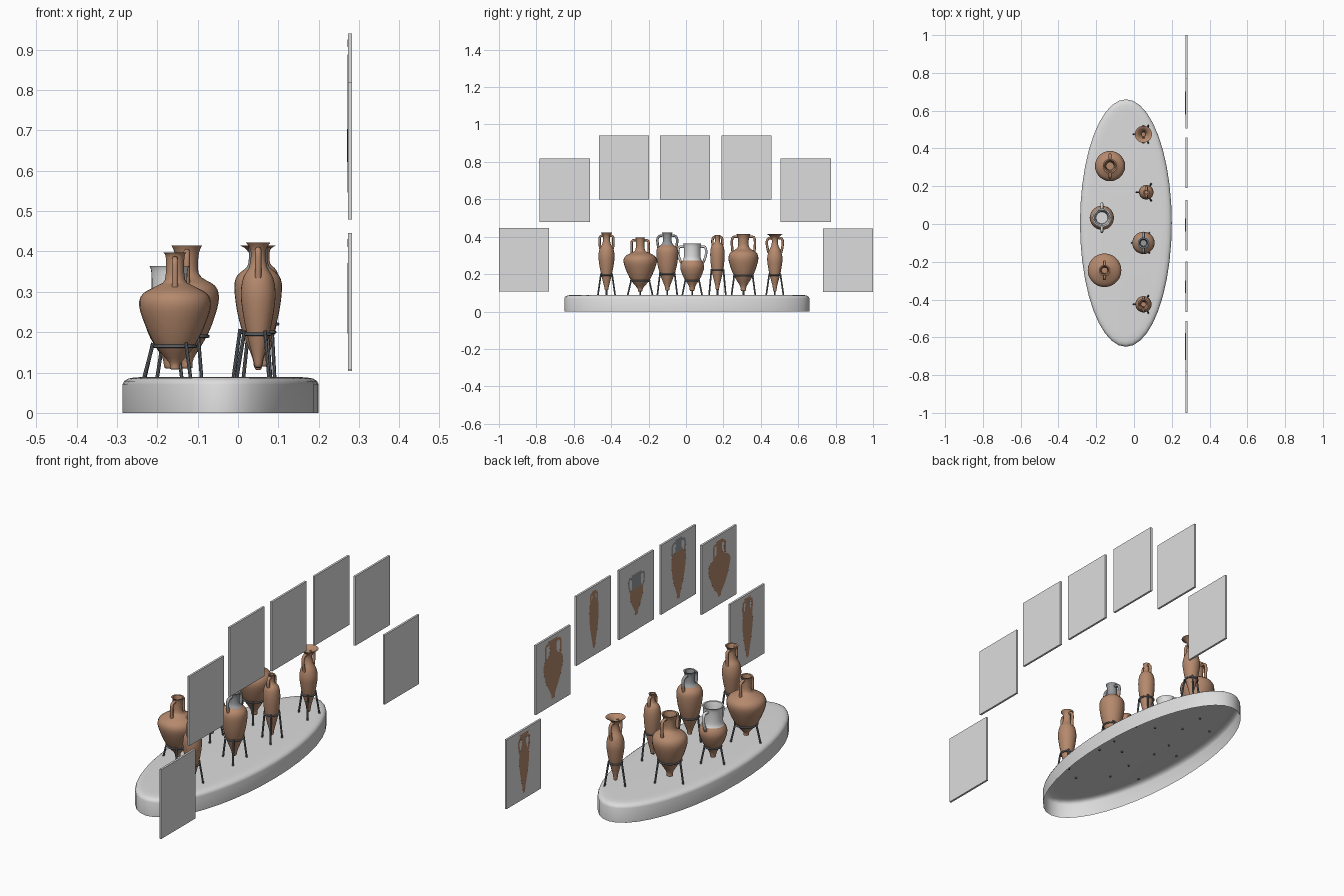
import bpy, bmesh, math
from mathutils import Vector

if "Cube" in bpy.data.objects:
    bpy.data.objects.remove(bpy.data.objects["Cube"])


def material(name, *rgb):
    m = bpy.data.materials.new(name)
    m.diffuse_color = (*rgb, 1)
    m.use_nodes = True
    m.node_tree.nodes["Principled BSDF"].inputs["Base Color"].default_value = m.diffuse_color
    return m


STONE = material("pale_stone", .72, .72, .72)
CLAY = material("terracotta", .46, .25, .152)
GREY = material("mid_grey", .31, .32, .33)
METAL = material("dark_metal", .14, .15, .165)


def finish(bm, name, mats, angle=40):
    bmesh.ops.recalc_face_normals(bm, faces=bm.faces)
    me = bpy.data.meshes.new(name)
    bm.to_mesh(me)
    bm.free()
    ob = bpy.data.objects.new(name, me)
    for m in mats:
        me.materials.append(m)
    bpy.context.collection.objects.link(ob)
    bpy.ops.object.select_all(action='DESELECT')
    bpy.context.view_layer.objects.active = ob
    ob.select_set(True)
    bpy.ops.object.shade_smooth_by_angle(angle=math.radians(angle))
    return ob


def spline(pts, n=3):
    """Smooth curve through 2D points."""
    p = [Vector(q) for q in pts]
    p = [p[0]] + p + [p[-1]]
    out = []
    for i in range(1, len(p) - 2):
        a, b, c, d = p[i - 1:i + 3]
        for k in range(n):
            t = k / n
            out.append(.5 * (2 * b + (c - a) * t + (2 * a - 5 * b + 4 * c - d) * t * t
                             + (3 * b - a - 3 * c + d) * t ** 3))
    return out + [p[-1]]


def bridge(bm, rings):
    for a, b in zip(rings, rings[1:]):
        n = len(a)
        for i in range(n):
            bm.faces.new((a[i], a[(i + 1) % n], b[(i + 1) % n], b[i]))


def lathe(bm, pts, seg=28):
    rings = [[bm.verts.new((max(r, .001) * math.cos(2 * math.pi * i / seg),
                            max(r, .001) * math.sin(2 * math.pi * i / seg), z))
              for i in range(seg)] for r, z in pts]
    bridge(bm, rings)
    bm.faces.new(rings[0])
    bm.faces.new(rings[-1])


def handle(bm, pts, side, rad=.0065, seg=8):
    path = spline(pts, 4)
    rings = []
    for i, p in enumerate(path):
        t = (path[min(i + 1, len(path) - 1)] - path[max(i - 1, 0)]).normalized()
        ring = []
        for k in range(seg):
            a = 2 * math.pi * k / seg
            q = p + Vector((-t.y, t.x)) * rad * math.cos(a)
            ring.append(bm.verts.new((rad * 1.2 * math.sin(a), side * q.x, q.y)))
        rings.append(ring)
    bridge(bm, rings)
    bm.faces.new(rings[0])
    bm.faces.new(rings[-1])


def amphora(name, outer, grip, split, top_mat):
    """Turned jar with two handles; faces above the split take the second colour."""
    rim, top = outer[-1]
    neck = min(r for r, z in outer if z > top - .06)
    inner = [(rim - .007, top - .001), (neck * .75, top - .03), (neck * .7, top - .06)]
    bm = bmesh.new()
    lathe(bm, spline(outer) + inner)
    for side in (1, -1):
        handle(bm, grip, side)
    for f in bm.faces:
        f.material_index = int(f.calc_center_median().z > split)
    return finish(bm, name, [CLAY, top_mat], 55)


def rod(bm, a, b, r, seg=8):
    d = b - a
    m = d.to_track_quat('Z', 'Y').to_matrix().to_4x4()
    m.translation = (a + b) / 2
    bmesh.ops.create_cone(bm, cap_ends=True, segments=seg, radius1=r, radius2=r,
                          depth=d.length, matrix=m)


def stand(name, x, y, z, ring, foot):
    """Metal ring on three splayed legs."""
    bpy.ops.mesh.primitive_torus_add(location=(x, y, z), major_radius=ring, minor_radius=.004,
                                     major_segments=28, minor_segments=8)
    ob = bpy.context.object
    ob.name = name + "_ring"
    ob.data.materials.append(METAL)
    bpy.ops.object.shade_smooth()
    bm = bmesh.new()
    for deg in (60, 180, 300):
        d = Vector((math.cos(math.radians(deg)), math.sin(math.radians(deg)), 0))
        c = Vector((x, y, 0))
        rod(bm, c + d * (ring + .003) + Vector((0, 0, z + .008)),
            c + d * foot + Vector((0, 0, .083)), .0045)
    finish(bm, name + "_legs", [METAL])


# oval plinth, open underneath, with rounded upper edge
bm = bmesh.new()
seg = 40
rings = []
for inset, z in ((0, 0), (0, .07), (.004, .079), (.014, .085), (.03, .088), (.06, .089)):
    rings.append([bm.verts.new((-.043 + (.243 - inset) * math.cos(2 * math.pi * i / seg),
                                .005 + (.655 - inset) * math.sin(2 * math.pi * i / seg), z))
                  for i in range(seg)])
bridge(bm, rings)
bm.faces.new(rings[-1])
finish(bm, "plinth", [STONE], 50)


def exhibit(name, x, y, outer, grip, ring_z, foot, panel, size=.95, split=9, top=GREY, art_top=GREY):
    """Jar on its stand, plus an upright panel with the jar drawn on its inner face."""
    jar = amphora(name, outer, grip, split, top)
    jar.location = (x, y, 0)
    pts = spline(outer)
    r = next(a.x + (b.x - a.x) * (ring_z - a.y) / max(b.y - a.y, 1e-5)
             for a, b in zip(pts, pts[1:]) if a.y <= ring_z <= b.y and b.y < ring_z + .06)
    stand(name + "_stand", x, y, ring_z, r + .003, foot)
    py, pz = panel
    bm = bmesh.new()
    bmesh.ops.create_cube(bm, size=1)
    board = finish(bm, name + "_panel", [STONE])
    board.scale = (.01, .268, .34)
    board.location = (.278, py, pz)
    # flattened copy as the drawing
    art = bpy.data.objects.new(name + "_drawing", jar.data.copy())
    art.data.materials[1] = art_top
    bpy.context.collection.objects.link(art)
    mid = (outer[0][1] + outer[-1][1]) / 2
    art.scale = (.025, size, size)
    art.location = (.2725, py, pz + .008 - size * mid)


# seven jars from front to back
exhibit("slender_jar", .05, -.425,
        [(0, .113), (.008, .115), (.014, .14), (.029, .2), (.04, .26), (.043, .3), (.037, .335),
         (.023, .36), (.018, .39), (.021, .408), (.03, .422)],
        [(.018, .405), (.033, .402), (.037, .38), (.034, .335)], .195, .054, (-.866, .276))

exhibit("broad_jar", -.156, -.245,
        [(0, .107), (.012, .109), (.015, .125), (.048, .165), (.073, .215), (.089, .265), (.08, .295),
         (.045, .315), (.025, .33), (.023, .385), (.029, .397)],
        [(.022, .382), (.042, .378), (.046, .355), (.045, .31)], .165, .078, (-.648, .649))

exhibit("grey_necked_jar", .05, -.1,
        [(0, .112), (.01, .114), (.014, .135), (.037, .195), (.052, .25), (.059, .31), (.052, .34),
         (.028, .362), (.023, .385), (.024, .41), (.029, .422)],
        [(.022, .407), (.045, .402), (.053, .38), (.047, .338)], .2, .062, (-.332, .77), split=.352)

exhibit("white_necked_jar", -.17, .033,
        [(0, .11), (.012, .112), (.018, .138), (.047, .185), (.063, .23), (.06, .258), (.047, .28),
         (.044, .31), (.045, .35), (.049, .364)],
        [(.044, .345), (.068, .345), (.075, .32), (.07, .29), (.057, .258)], .165, .062,
        (-.006, .77), size=.8, split=.272, top=STONE)

exhibit("spindle_jar", .065, .168,
        [(0, .115), (.008, .117), (.012, .14), (.029, .21), (.037, .27), (.038, .32), (.031, .352),
         (.015, .37), (.013, .395), (.017, .41)],
        [(.012, .398), (.023, .394), (.027, .375), (.025, .355)], .22, .052, (.324, .77))

exhibit("wide_rimmed_jar", -.127, .307,
        [(0, .11), (.014, .112), (.017, .135), (.05, .19), (.07, .24), (.08, .285), (.07, .315),
         (.038, .335), (.028, .355), (.03, .395), (.038, .415)],
        [(.03, .4), (.055, .397), (.062, .37), (.058, .318)], .19, .074, (.64, .649))

exhibit("flared_jar", .05, .475,
        [(0, .107), (.008, .109), (.013, .14), (.029, .2), (.038, .25), (.041, .285), (.034, .32),
         (.02, .35), (.016, .38), (.026, .403), (.045, .415)],
        [(.018, .392), (.036, .39), (.043, .365), (.034, .315)], .195, .054, (.866, .274))
